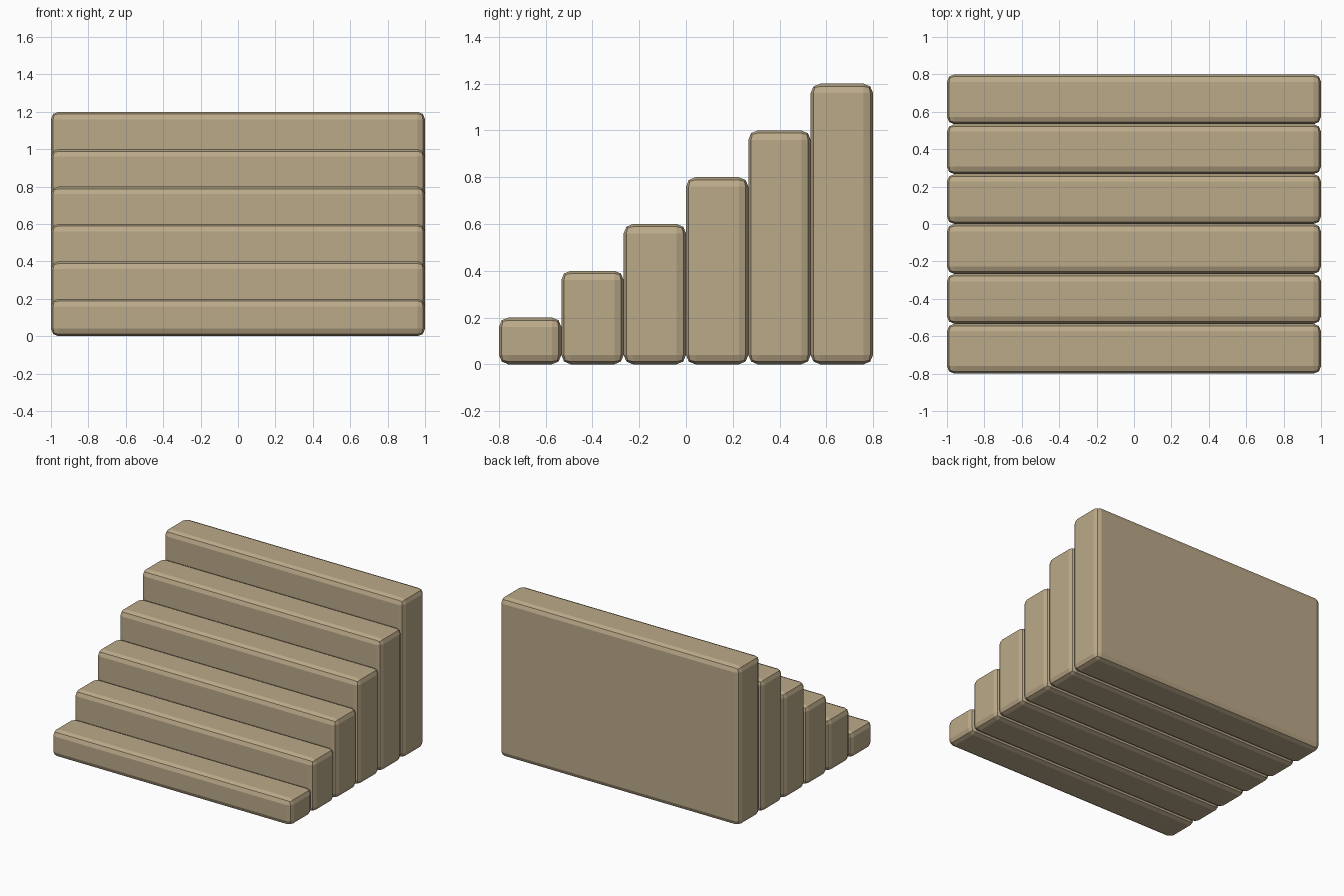
import bpy

cube = bpy.data.objects.get("Cube")
if cube:
    bpy.data.objects.remove(cube, do_unlink=True)

# Single sandstone colour
stone = bpy.data.materials.new("sandstone")
stone.use_nodes = True
stone.diffuse_color = (0.5, 0.4, 0.25, 1)
stone.node_tree.nodes["Principled BSDF"].inputs["Base Color"].default_value = (0.5, 0.4, 0.25, 1)

STEPS = 6
WIDTH = 2.0
DEPTH = 1.6 / STEPS
RISE = 0.2


def add_step(index):
    """One full-height block with rounded edges, standing on the floor."""
    height = RISE * (index + 1)
    y = (index - (STEPS - 1) / 2) * DEPTH
    bpy.ops.mesh.primitive_cube_add(size=1, location=(0, y, height / 2))
    step = bpy.context.object
    step.name = f"step_{index + 1}"
    step.scale = (WIDTH, DEPTH, height)
    bpy.ops.object.transform_apply(location=False, rotation=False, scale=True)
    step.data.materials.append(stone)
    bevel = step.modifiers.new("rounded_edges", 'BEVEL')
    bevel.width = 0.04
    bevel.segments = 2


# Blocks rise from front to back
for i in range(STEPS):
    add_step(i)
